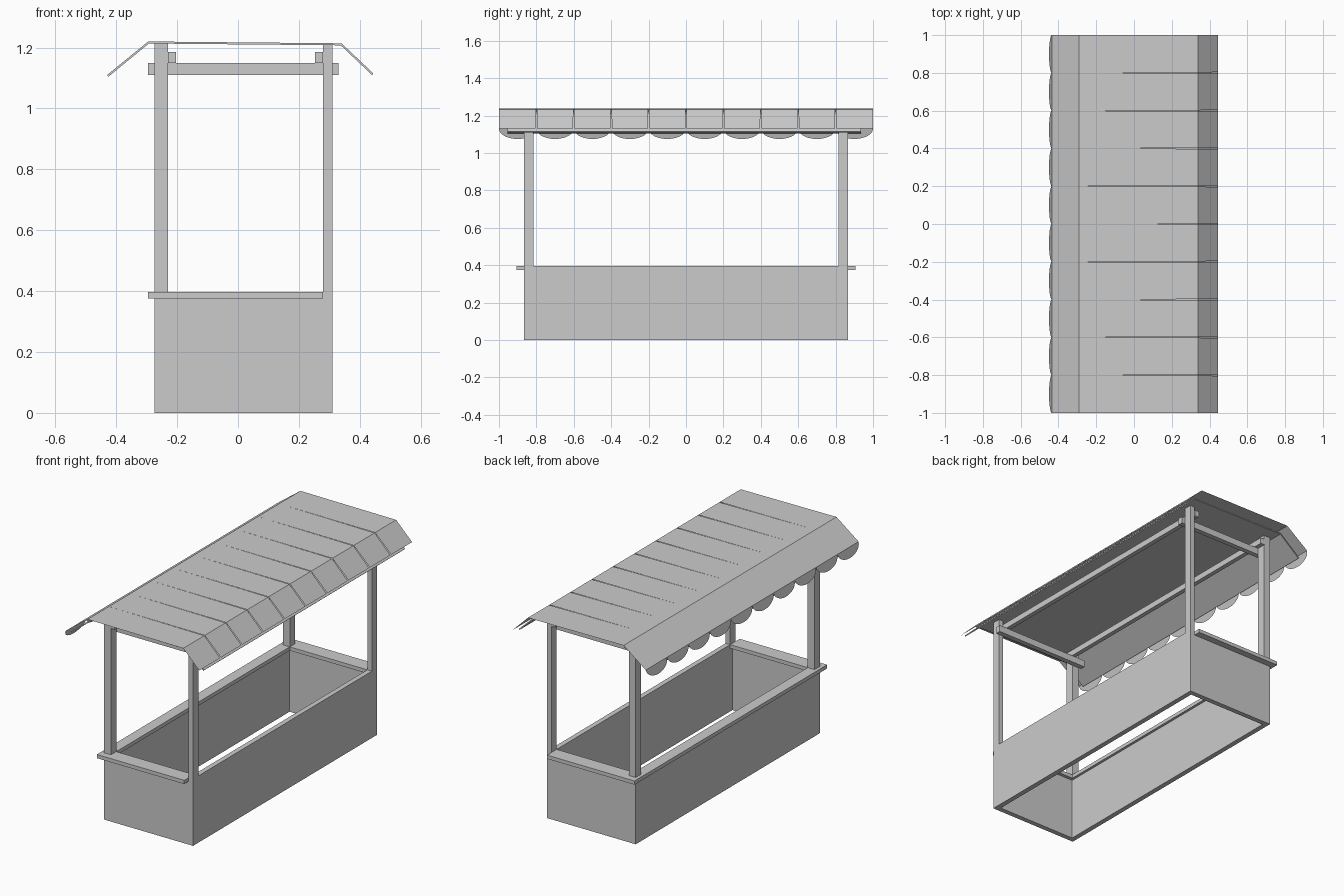
import bpy, bmesh, math

cube = bpy.data.objects.get("Cube")
if cube:
    bpy.data.objects.remove(cube, do_unlink=True)

grey = bpy.data.materials.new("plain_grey")
grey.use_nodes = True
COLOUR = (0.6, 0.6, 0.6, 1)
grey.diffuse_color = COLOUR
grey.node_tree.nodes["Principled BSDF"].inputs["Base Color"].default_value = COLOUR


def finish(name, bm):
    mesh = bpy.data.meshes.new(name)
    bm.to_mesh(mesh)
    bm.free()
    mesh.materials.append(grey)
    obj = bpy.data.objects.new(name, mesh)
    bpy.context.collection.objects.link(obj)
    return obj


def box(name, x, y, z):
    """Box between (low, high) pairs on each axis."""
    bm = bmesh.new()
    bmesh.ops.create_cube(bm, size=1)
    for v in bm.verts:
        v.co = [lo + (c + 0.5) * (hi - lo) for c, (lo, hi) in zip(v.co, (x, y, z))]
    return finish(name, bm)


LEFT, RIGHT, END = -0.275, 0.31, 0.865
WALL, TRIM, TOP = 0.03, 0.375, 0.397

# Long walls
box("plain_side_wall", (RIGHT - WALL, RIGHT), (-END, END), (0, TOP))
box("counter_side_wall", (LEFT, LEFT + WALL), (-END, END), (0, TRIM))
box("counter_side_board", (-0.295, LEFT + 0.045), (-0.905, 0.905), (TRIM, TOP))

# End walls, end boards, posts and cross beams
for s, end in ((-1, "front"), (1, "back")):
    def span(a, b):
        return tuple(sorted((s * a, s * b)))
    box(end + "_wall", (LEFT + WALL, RIGHT - WALL), span(END - WALL, END), (0, TRIM))
    box(end + "_board", (LEFT + 0.045, RIGHT - WALL), span(0.815, 0.905), (TRIM, TOP))
    box(end + "_plain_post", (RIGHT - WALL, RIGHT), span(0.815, END), (TOP, 1.21))
    box(end + "_counter_post", (LEFT, LEFT + 0.045), span(0.815, END), (TOP, 1.215))
    box(end + "_cross_beam", (-0.295, 0.33), span(0.785, 0.815), (1.11, 1.15))

# Long beams resting on the cross beams
box("counter_side_beam", (-0.23, -0.203), (-0.87, 0.87), (1.15, 1.186))
box("plain_side_beam", (0.253, 0.28), (-0.87, 0.87), (1.15, 1.186))

# Roof board: a thin folded slab
fold = [(-0.43, 1.11), (-0.295, 1.22), (0.34, 1.214), (0.445, 1.115)]
bm = bmesh.new()
rows = [[bm.verts.new((x, y, z)) for x, z in fold] for y in (-0.955, 0.935)]
for i in range(3):
    bm.faces.new((rows[0][i], rows[0][i + 1], rows[1][i + 1], rows[1][i]))
board = finish("roof_board", bm)
slab = board.modifiers.new("thickness", "SOLIDIFY")
slab.thickness = 0.007
slab.offset = -1

# Awning cloth: ten strips parted by narrow tapering slits
cloth = [(-0.435, 1.13, 0), (-0.29, 1.238, 0), (0.34, 1.234, 0.002), (0.445, 1.13, 0.004)]
bm = bmesh.new()
for n in range(10):
    y = -1 + 0.2 * n
    low = [bm.verts.new((x, y + (g if n > 0 else 0), z)) for x, z, g in cloth]
    high = [bm.verts.new((x, y + 0.2 - (g if n < 9 else 0), z)) for x, z, g in cloth]
    for i in range(3):
        bm.faces.new((low[i], low[i + 1], high[i + 1], high[i]))
finish("awning_cloth", bm)

# Scalloped edge hanging from the cloth
bm = bmesh.new()
STEPS = 14
for n in range(10):
    ring = []
    for k in range(STEPS + 1):
        a = math.pi * k / STEPS
        drop = math.sin(a)
        ring.append(bm.verts.new((-0.435 - 0.015 * drop, -0.9 + 0.2 * n - 0.1 * math.cos(a),
                                  1.13 - 0.055 * drop)))
    bm.faces.new(ring[::-1])
finish("scalloped_edge", bm)
